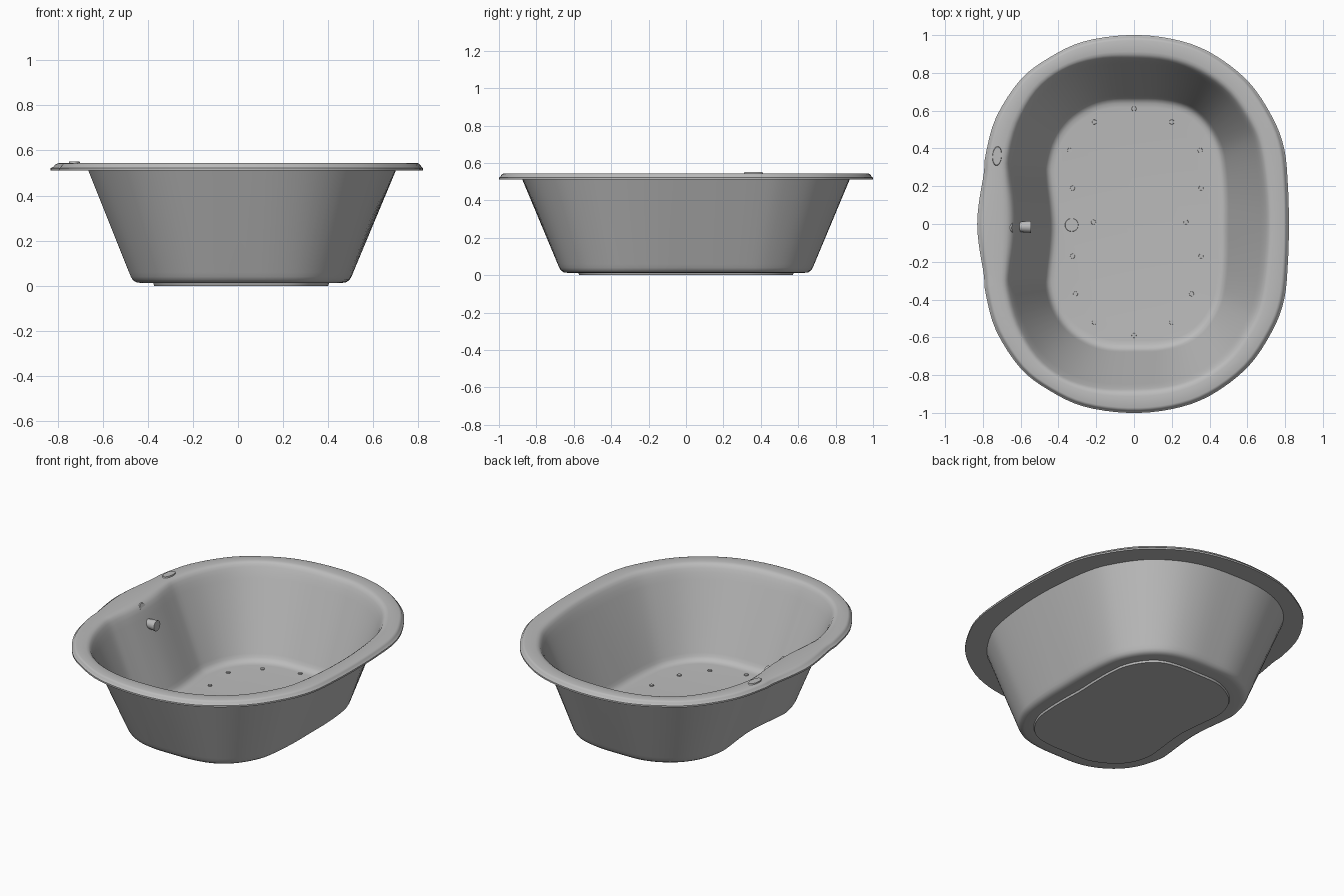
import bpy, bmesh, math
from mathutils import Vector, Matrix

if "Cube" in bpy.data.objects:
    bpy.data.objects.remove(bpy.data.objects["Cube"])

acrylic = bpy.data.materials.new("grey acrylic")
acrylic.diffuse_color = (0.5, 0.5, 0.5, 1)
acrylic.use_nodes = True
acrylic.node_tree.nodes["Principled BSDF"].inputs["Base Color"].default_value = acrylic.diffuse_color

# Half outlines (right side, round the back, to the left side), point for point
RIM = [(.82, 0), (.815, .2), (.795, .40), (.73, .57), (.6, .76), (.4, .91), (.2, .98), (-.03, 1.0),
       (-.27, .965), (-.45, .88), (-.6, .765), (-.73, .565), (-.785, .37), (-.795, .27), (-.82, .12), (-.83, 0)]
OPENING = [(.70, 0), (.69, .2), (.66, .40), (.61, .53), (.50, .69), (.35, .80), (.18, .86), (-.02, .875),
           (-.2, .865), (-.37, .81), (-.51, .70), (-.61, .53), (-.66, .35), (-.66, .25), (-.645, .12), (-.64, 0)]
FLOOR = [(.485, 0), (.485, .15), (.475, .30), (.45, .42), (.38, .54), (.28, .62), (.15, .655), (0, .66),
         (-.14, .655), (-.25, .62), (-.35, .55), (-.42, .45), (-.455, .33), (-.455, .25), (-.44, .12), (-.432, 0)]


def closed_curve(half, steps=4):
    """Mirror a half outline in y and smooth it into a closed loop."""
    pts = [Vector(p) for p in half] + [Vector((x, -y)) for x, y in half[-2:0:-1]]
    n, out = len(pts), []
    for i in range(n):
        a, b, c, d = (pts[(i + k) % n] for k in (-1, 0, 1, 2))
        for j in range(steps):
            t = j / steps
            out.append(.5 * (2 * b + (c - a) * t + (2 * a - 5 * b + 4 * c - d) * t ** 2
                             + (3 * b - a - 3 * c + d) * t ** 3))
    return out


CURVES = [closed_curve(h) for h in (RIM, OPENING, FLOOR)]


def ring(s, z):
    """Outline at s: 0 is the rim edge, 1 the opening, 2 the floor edge."""
    a, b = (CURVES[0], CURVES[1]) if s < 1 else (CURVES[1], CURVES[2])
    t = s if s < 1 else s - 1
    return [(*p.lerp(q, t), z) if t <= 1 else (*(q + (q - p) * (t - 1)), z) for p, q in zip(a, b)]


def finish(bm, name, angle=35):
    bmesh.ops.recalc_face_normals(bm, faces=bm.faces)
    me = bpy.data.meshes.new(name)
    bm.to_mesh(me)
    bm.free()
    me.materials.append(acrylic)
    ob = bpy.data.objects.new(name, me)
    bpy.context.collection.objects.link(ob)
    bpy.ops.object.select_all(action='DESELECT')
    ob.select_set(True)
    bpy.context.view_layer.objects.active = ob
    bpy.ops.object.shade_smooth_by_angle(angle=math.radians(angle))
    return ob


def loft(name, sections):
    bm = bmesh.new()
    rings = [[bm.verts.new(co) for co in ring(s, z)] for s, z in sections]
    n = len(rings[0])
    for lo, hi in zip(rings, rings[1:]):
        for i in range(n):
            bm.faces.new((lo[i], lo[(i + 1) % n], hi[(i + 1) % n], hi[i]))
    bm.faces.new(rings[0])
    bm.faces.new(rings[-1])
    return finish(bm, name)


def disc(name, centre, r1, r2, depth, axis=(0, 0, 1), stretch=1, turn=0, sides=24):
    """Short cylinder or cone along an axis, optionally stretched to an oval."""
    bm = bmesh.new()
    rot = Vector((0, 0, 1)).rotation_difference(Vector(axis)).to_matrix().to_4x4()
    m = Matrix.Translation(centre) @ rot @ Matrix.Rotation(turn, 4, 'Z') @ Matrix.Diagonal((1, stretch, 1, 1))
    bmesh.ops.create_cone(bm, cap_ends=True, segments=sides, radius1=r1, radius2=r2, depth=depth, matrix=m)
    return finish(bm, name)


# Tub shell: base, outer wall, rim lip, inner wall, floor
loft("tub_shell", [
    (2.42, 0), (2.40, .012), (2.12, .013), (2.03, .016), (1.96, .026), (1.92, .04), (1.88, .06),
    (1.0, .512), (.1, .512), (0, .512), (0, .522), (.06, .527), (.1, .536), (.15, .542), (.22, .545),
    (.70, .544), (.82, .541), (.92, .533), (1.0, .518), (1.06, .495), (1.13, .46),
    (1.92, .075), (1.96, .055), (2.02, .040), (2.10, .032), (2.2, .03)])

# Floor air jets
JETS = [(0, .61), (-.21, .54), (.2, .54), (-.34, .39), (.35, .39), (-.325, .19), (.355, .19), (-.215, .01),
        (.275, .01), (-.325, -.17), (.355, -.17), (-.31, -.37), (.305, -.37), (-.21, -.52), (.2, -.52), (0, -.59)]
for x, y in JETS:
    disc("air_jet", (x, y, .032), .013, .012, .008, sides=12)

# Drain, overflow plate, spout and rim control
disc("drain", (-.33, -.005, .031), .036, .034, .005)
disc("overflow_plate", (-.642, -.02, .508), .03, .028, .012, axis=(.92, 0, .4))
disc("spout", (-.58, -.015, .42), .026, .032, .07, axis=(1, 0, 0))
disc("rim_control", (-.725, .36, .547), .025, .023, .009, stretch=2.1, turn=-.08)
